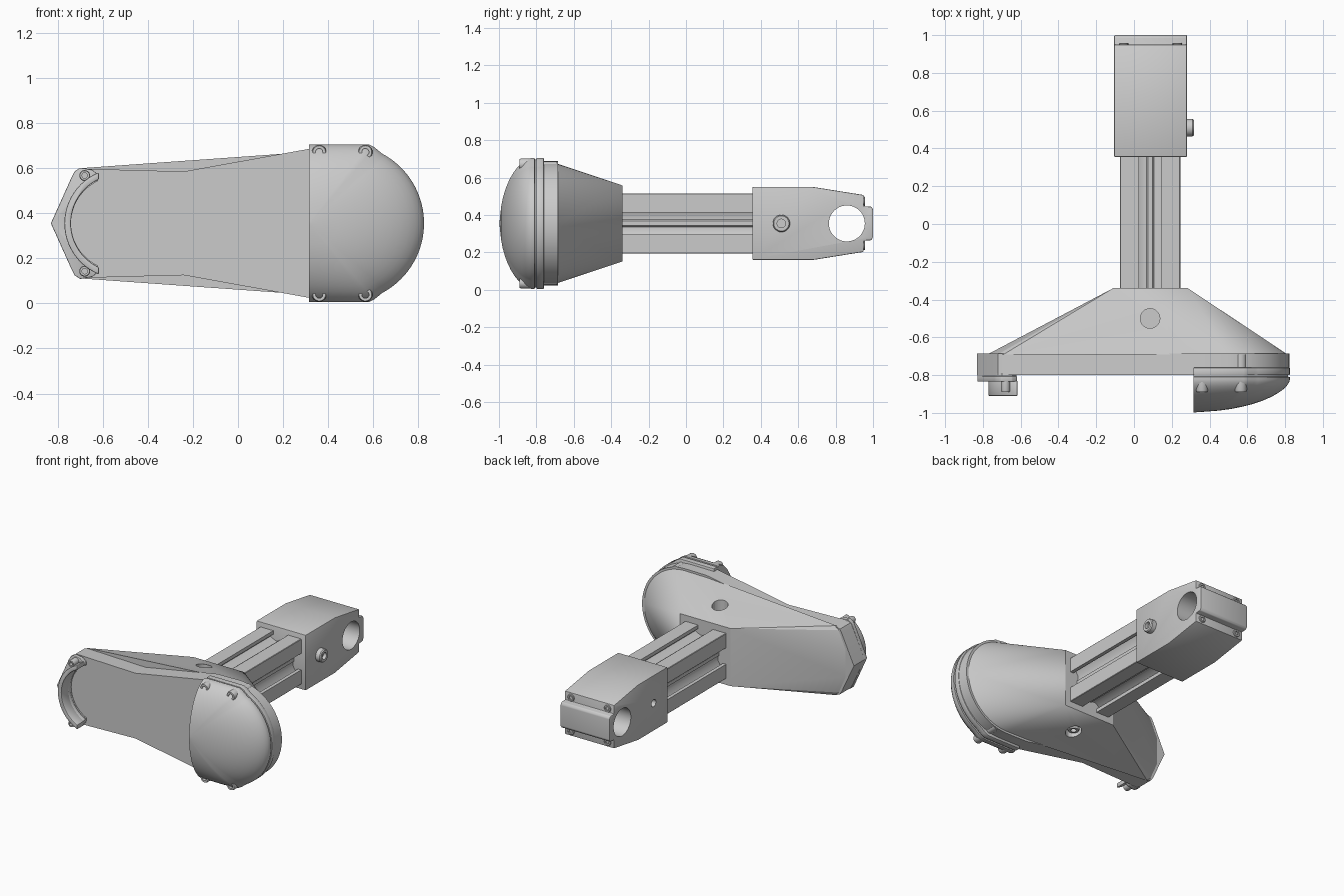
import bpy, bmesh
from math import sin, cos, pi, radians

if "Cube" in bpy.data.objects:
    bpy.data.objects.remove(bpy.data.objects["Cube"])

MID_X, MID_Z = 0.085, 0.355      # axis of the arm


def place(axis, a, b, d):
    """Put profile point (a, b) at depth d along an axis."""
    return {"x": (d, a, b), "y": (a, d, b), "z": (a, b, d)}[axis]


def apply_and_shade(ob, mod=None, angle=30):
    bpy.ops.object.select_all(action="DESELECT")
    bpy.context.view_layer.objects.active = ob
    ob.select_set(True)
    if mod:
        bpy.ops.object.modifier_apply(modifier=mod.name)
    bpy.ops.object.shade_smooth_by_angle(angle=radians(angle))


def finish(name, bm, bevel=0, angle=30):
    bmesh.ops.recalc_face_normals(bm, faces=bm.faces)
    mesh = bpy.data.meshes.new(name)
    bm.to_mesh(mesh)
    bm.free()
    ob = bpy.data.objects.new(name, mesh)
    bpy.context.collection.objects.link(ob)
    mod = None
    if bevel:
        mod = ob.modifiers.new("Bevel", "BEVEL")
        mod.width, mod.segments = bevel, 2
    apply_and_shade(ob, mod, angle)
    return ob


def loft(name, rings, bevel=0):
    """Join rings of equal length and close both ends."""
    bm = bmesh.new()
    loops = [[bm.verts.new(p) for p in ring] for ring in rings]
    n = len(loops[0])
    for lo, hi in zip(loops, loops[1:]):
        for i in range(n):
            j = (i + 1) % n
            bm.faces.new((lo[i], lo[j], hi[j], hi[i]))
    bm.faces.new(loops[0])
    bm.faces.new(loops[-1])
    return finish(name, bm, bevel)


def prism(name, outline, axis, d0, d1, bevel=0):
    return loft(name, [[place(axis, a, b, d) for a, b in outline] for d in (d0, d1)], bevel)


def arc(cx, cy, r, a0, a1, n):
    return [(cx + r * cos(radians(a0 + (a1 - a0) * i / n)),
             cy + r * sin(radians(a0 + (a1 - a0) * i / n))) for i in range(n + 1)]


def circle(a, b, r, n=24):
    return arc(a, b, r, 0, 360, n)[:-1]


def flip(points):
    return [(x, 2 * MID_Z - z) for x, z in reversed(points)]


def mirrored(upper):
    """Complete an outline whose lower half mirrors the upper one."""
    return upper + flip([p for p in upper if abs(p[1] - MID_Z) > 0.001])


def screw(name, axis, a, b, base, top, r):
    """Cylinder head with a socket in its top."""
    sink = top + (base - top) * 0.5
    steps = [(r, base), (r, top + (base - top) * 0.15), (r * 0.88, top),
             (r * 0.5, top), (r * 0.5, sink)]
    return loft(name, [[place(axis, u, v, d) for u, v in circle(a, b, q)] for q, d in steps])


def cut(target, outline, axis, d0, d1, angle=30):
    cutter = prism("cutter", outline, axis, d0, d1)
    cutter.hide_render = True
    mod = target.modifiers.new("Cut", "BOOLEAN")
    mod.operation, mod.solver, mod.object = "DIFFERENCE", "EXACT", cutter
    apply_and_shade(target, mod, angle)
    bpy.data.objects.remove(cutter)


# Front plate, with a round end on +x and a pointed end on -x
plate = mirrored([(-0.83, MID_Z), (-0.735, 0.56), (-0.72, 0.585), (-0.69, 0.597),
                  (-0.24, 0.585), (0.32, 0.686)] + arc(0.489, MID_Z, 0.333, 90, 0, 20))
prism("front_plate", plate, "y", -0.80, -0.685)

# Tapered housing behind the plate
rim = mirrored([(-0.775, 0.45), (-0.72, 0.575), (-0.69, 0.6), (0.32, 0.672)]
               + arc(0.492, MID_Z, 0.32, 90, 0, 20))
bm = bmesh.new()
for x, z in rim:
    bm.verts.new((x, -0.69, z))
for x in (-0.11, 0.285):
    for z in (0.152, 0.558):
        bm.verts.new((x, -0.34, z))
bmesh.ops.convex_hull(bm, input=bm.verts)
housing = finish("tapered_housing", bm, angle=15)
cut(housing, circle(MID_X, -0.5, 0.052), "z", 0.54, 0.9, 15)
cut(housing, circle(MID_X, -0.5, 0.052), "z", -0.2, 0.17, 15)
screw("housing_screw", "z", MID_X, -0.5, 0.172, 0.11, 0.038)

# Domed cover on the round end, above a narrow seam and its backing rim
cover = mirrored([(0.315, 0.705), (0.58, 0.705), (0.605, 0.692)]
                 + arc(0.475, MID_Z, 0.35, 62, 0, 18))
levels = [(0.98, -0.79), (0.98, -0.808), (1, -0.81), (1, -0.825)]
for i in range(1, 12):
    t = i * pi / 24
    levels.append((cos(t), -0.825 - 0.17 * sin(t) ** 1.2))
levels.append((0.02, -0.997))
loft("domed_cover", [[(0.315 + (x - 0.315) * s, y, MID_Z + (z - MID_Z) * s)
                      for x, z in cover] for s, y in levels])
prism("cover_rim", cover, "y", -0.80, -0.76, 0.004)

# Screws that hold the cover
for side in (1, -1):
    for x in (0.36, 0.565):
        screw("cover_screw", "y", x, MID_Z + side * 0.316, -0.82, -0.89, 0.032)
        prism("screw_boss", circle(x, MID_Z + side * 0.3, 0.03), "y", -0.77, -0.69)

# Crescent cap with a raised lip on the pointed end
outer = [(-0.83, MID_Z), (-0.74, 0.555), (-0.725, 0.585), (-0.70, 0.602),
         (-0.645, 0.592), (-0.62, 0.57)]
inner = arc(-0.526, MID_Z, 0.215, 116, 180, 12)
crescent = mirrored(outer + inner)
prism("crescent_cap", crescent, "y", -0.835, -0.805, 0.004)
prism("crescent_seam", [(x * 0.99 - 0.007, MID_Z + (z - MID_Z) * 0.97) for x, z in crescent],
      "y", -0.81, -0.79)
lip = arc(-0.526, MID_Z, 0.244, 112, 248, 24) + arc(-0.526, MID_Z, 0.215, 245, 115, 24)
prism("crescent_lip", lip, "y", -0.91, -0.83, 0.005)
for side in (1, -1):
    screw("crescent_screw", "y", -0.68, MID_Z + side * 0.212, -0.83, -0.89, 0.024)

# Slotted rail, one quarter profile turned four times
slot = [(0.157, 0.16), (0.058, 0.16), (0.058, 0.135), (0.08, 0.135), (0.08, 0.115),
        (0.045, 0.095), (0.02, 0.095), (0.012, 0.105)]
face = slot + [(-x, z) for x, z in reversed(slot)]
profile = []
for k in range(4):
    c, s = round(cos(k * pi / 2)), round(sin(k * pi / 2))
    profile += [(MID_X + x * c - z * s, MID_Z + x * s + z * c) for x, z in face]
prism("slotted_rail", profile, "y", -0.36, 0.40)

# End block bored across for a tube
body = mirrored([(0.355, 0.55), (0.68, 0.55), (0.95, 0.507), (0.95, 0.447),
                 (0.99, 0.445), (1.0, 0.43)])
block = prism("end_block", body, "x", -0.105, 0.28, 0.005)
cut(block, circle(0.86, MID_Z, 0.096, 48), "x", -0.3, 0.5)
for x in (-0.055, 0.23):
    for side in (1, -1):
        screw("clamp_screw", "y", x, MID_Z + side * 0.118, 0.935, 0.958, 0.025)

# Side screw on +x and matching hole on -x
screw("side_screw", "x", 0.51, MID_Z, 0.27, 0.317, 0.046)
cut(block, circle(0.51, MID_Z, 0.025), "x", -0.2, -0.04)
